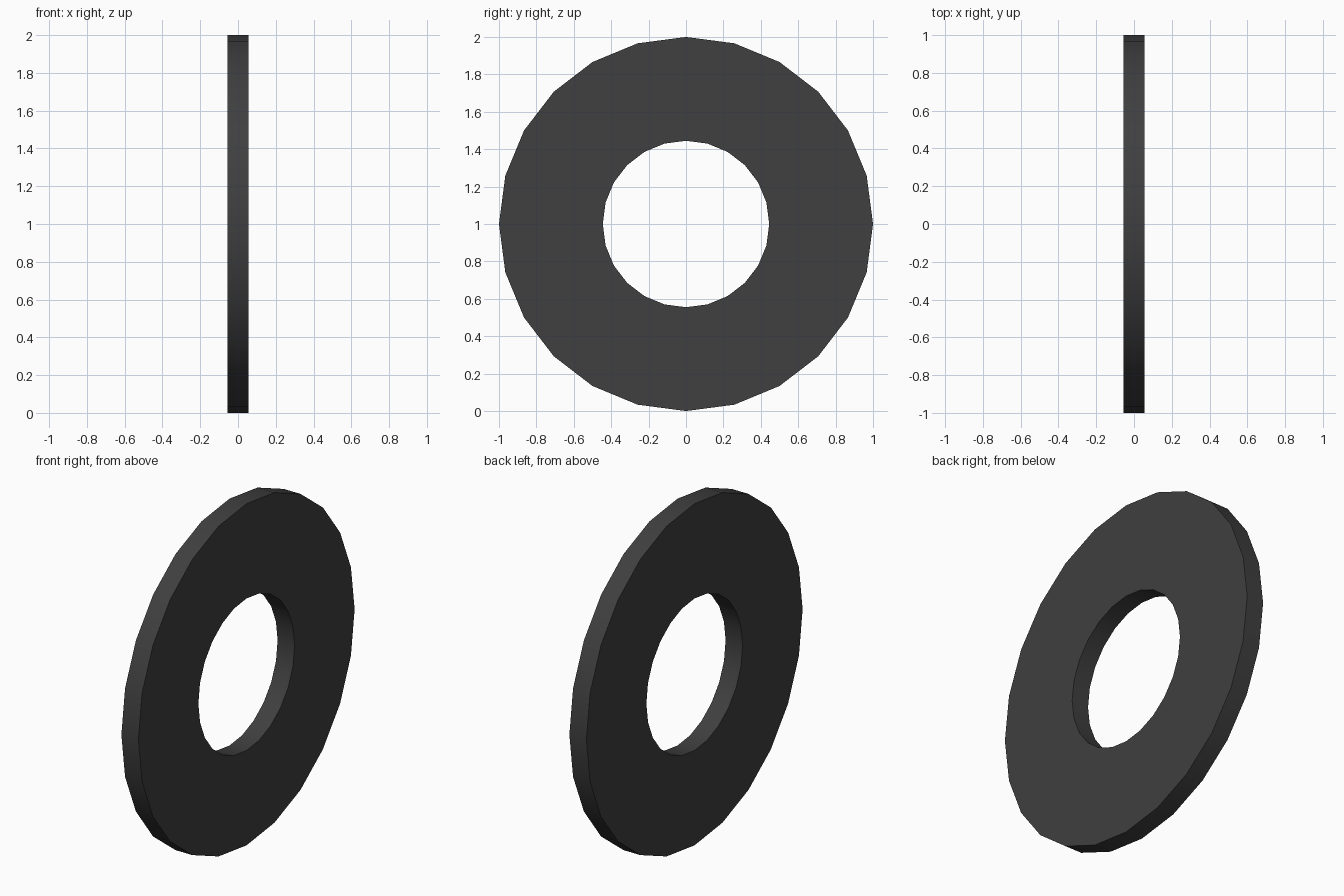
import bpy, bmesh, math

if "Cube" in bpy.data.objects:
    bpy.data.objects.remove(bpy.data.objects["Cube"])

SIDES, OUTER, INNER, HALF = 24, 1.0, 0.445, 0.055

# Rectangular ring section swept around the x axis
bm = bmesh.new()
section = [(-HALF, INNER), (HALF, INNER), (HALF, OUTER), (-HALF, OUTER)]
rings = []
for i in range(SIDES):
    a = 2 * math.pi * i / SIDES
    rings.append([bm.verts.new((x, r * math.sin(a), 1 + r * math.cos(a)))
                  for x, r in section])
for i in range(SIDES):
    p, q = rings[i], rings[(i + 1) % SIDES]
    for j in range(4):
        k = (j + 1) % 4
        bm.faces.new((p[j], p[k], q[k], q[j]))
bmesh.ops.recalc_face_normals(bm, faces=bm.faces)

mesh = bpy.data.meshes.new("flat_ring")
bm.to_mesh(mesh)
bm.free()
ring = bpy.data.objects.new("flat_ring", mesh)
bpy.context.collection.objects.link(ring)

# Dark finish
mat = bpy.data.materials.new("dark_grey")
mat.diffuse_color = (0.05, 0.05, 0.05, 1)
mat.use_nodes = True
mat.node_tree.nodes["Principled BSDF"].inputs["Base Color"].default_value = mat.diffuse_color
mesh.materials.append(mat)

# Smooth rims, crisp flat faces
bpy.context.view_layer.objects.active = ring
ring.select_set(True)
bpy.ops.object.shade_smooth_by_angle(angle=math.radians(30))
